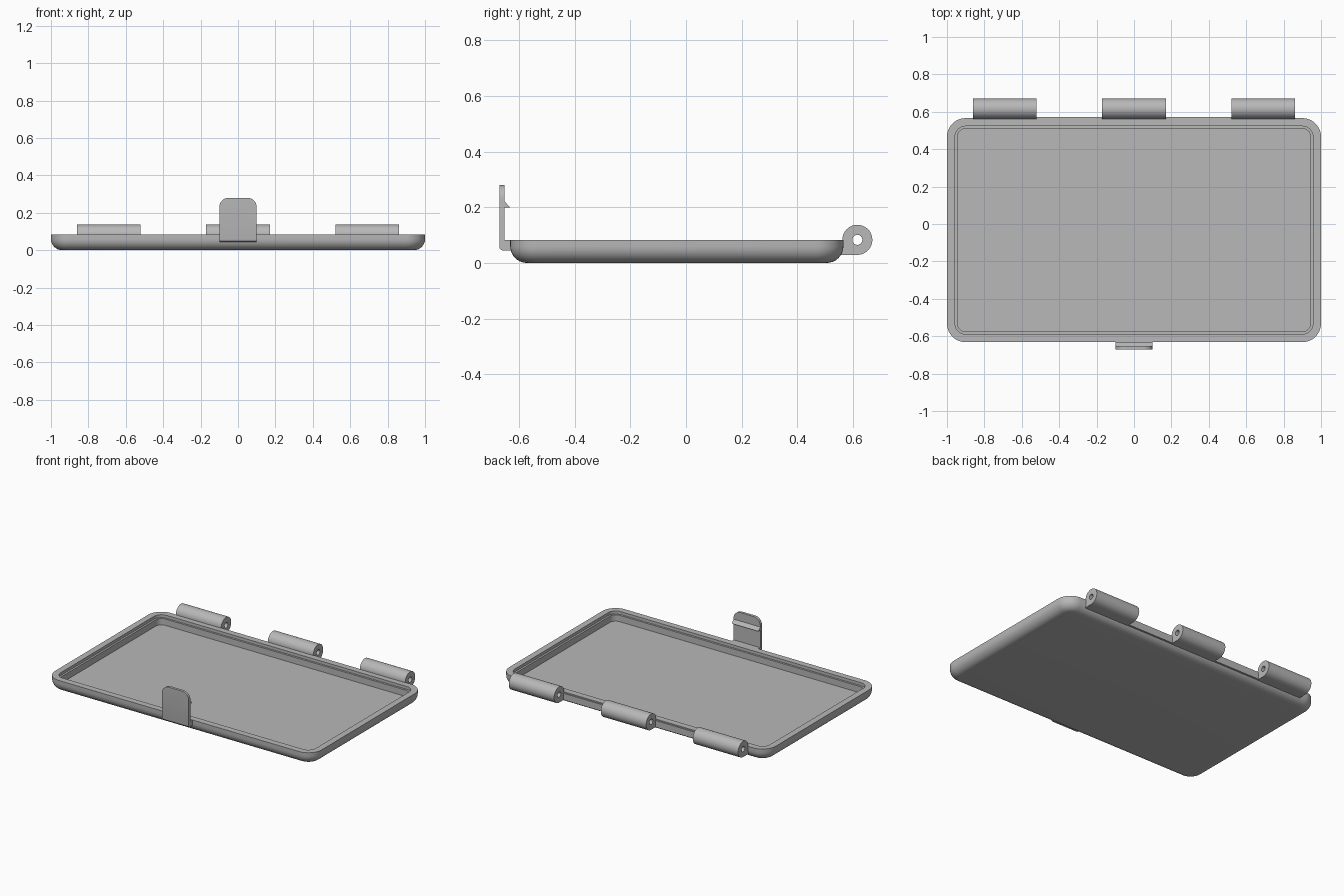
import bpy, bmesh, math

cube = bpy.data.objects.get("Cube")
if cube:
    bpy.data.objects.remove(cube, do_unlink=True)

grey = bpy.data.materials.new("plain grey")
grey.use_nodes = True
grey.diffuse_color = (0.48, 0.48, 0.48, 1)
grey.node_tree.nodes["Principled BSDF"].inputs["Base Color"].default_value = (0.48, 0.48, 0.48, 1)


def finish(name, bm, smooth=True):
    """Turn a bmesh into a named, coloured object."""
    bmesh.ops.recalc_face_normals(bm, faces=bm.faces[:])
    mesh = bpy.data.meshes.new(name)
    bm.to_mesh(mesh)
    bm.free()
    mesh.materials.append(grey)
    obj = bpy.data.objects.new(name, mesh)
    bpy.context.collection.objects.link(obj)
    if smooth:
        bpy.ops.object.select_all(action="DESELECT")
        obj.select_set(True)
        bpy.context.view_layer.objects.active = obj
        bpy.ops.object.shade_smooth_by_angle(angle=math.radians(30))
    return obj


def loft(name, rings, closed=False):
    """Skin equal-length rings; cap both ends, or join last to first."""
    bm = bmesh.new()
    loops = [[bm.verts.new(p) for p in ring] for ring in rings]
    pairs = list(zip(loops, loops[1:]))
    if closed:
        pairs.append((loops[-1], loops[0]))
    else:
        bm.faces.new(loops[0])
        bm.faces.new(loops[-1])
    n = len(loops[0])
    for a, b in pairs:
        for i in range(n):
            j = (i + 1) % n
            bm.faces.new((a[i], a[j], b[j], b[i]))
    return finish(name, bm)


def box(x0, x1, y0, y1, z0, z1):
    bm = bmesh.new()
    bmesh.ops.create_cube(bm, size=1)
    for v in bm.verts:
        v.co = (x1 if v.co.x > 0 else x0, y1 if v.co.y > 0 else y0, z1 if v.co.z > 0 else z0)
    return bm


# Shallow tray: rounded rectangle skinned from the floor, over the rim, to the inside
HALF_X, HALF_Y, MID_Y, CORNER, RIM = 1.0, 0.599, -0.033, 0.1, 0.083
FILLET = 0.06


def rounded_ring(inset, z, steps=10):
    r = CORNER - inset
    points = []
    for quarter, (sx, sy) in enumerate(((1, 1), (-1, 1), (-1, -1), (1, -1))):
        for i in range(steps + 1):
            a = math.pi / 2 * (quarter + i / steps)
            points.append((sx * (HALF_X - CORNER) + r * math.cos(a),
                           MID_Y + sy * (HALF_Y - CORNER) + r * math.sin(a), z))
    return points


section = []
for i in range(9):
    a = math.pi / 2 * i / 8
    section.append((FILLET * (1 - math.sin(a)), FILLET * (1 - math.cos(a))))
section += [(0, RIM), (0.043, RIM), (0.043, 0.063), (0.056, 0.063), (0.056, 0.02)]
loft("tray", [rounded_ring(inset, z) for inset, z in section])

# Hinge knuckles: round barrels with a pin hole and a square foot into the tray
PIN_Y, PIN_Z, BARREL, HOLE, SIDES = 0.616, 0.083, 0.054, 0.018, 48


def knuckle_ring(x, hole):
    points = []
    for i in range(SIDES):
        a = 2 * math.pi * i / SIDES
        c, s = math.cos(a), math.sin(a)
        r = HOLE if hole else BARREL
        if not hole and SIDES / 2 < i < SIDES * 3 / 4:
            k = max(abs(c), abs(s))
            c, s = c / k * 1.45, s / k
        points.append((x, PIN_Y + r * c, PIN_Z + r * s))
    return points


for name, x in (("right", -0.69), ("middle", 0), ("left", 0.69)):
    a, b = x - 0.17, x + 0.17
    loft(name + "_hinge_knuckle",
         [knuckle_ring(a, False), knuckle_ring(b, False), knuckle_ring(b, True), knuckle_ring(a, True)],
         closed=True)

# Thin strip along the back between the knuckles
finish("hinge_strip", box(-0.86, 0.86, 0.53, 0.571, 0.03, 0.075), False)

# Upright clip plate with rounded top corners and a softened lower edge
bm = box(-0.1, 0.1, -0.671, -0.653, 0.045, 0.28)


def pick(rule):
    return [e for e in bm.edges if rule(e.verts[0].co, e.verts[1].co)]


top = pick(lambda p, q: min(p.z, q.z) > 0.27 and abs(p.x - q.x) < 0.01)
bmesh.ops.bevel(bm, geom=top, offset=0.05, segments=8, profile=0.5, affect="EDGES")
low = pick(lambda p, q: max(p.z, q.z) < 0.05 and max(p.y, q.y) < -0.67)
bmesh.ops.bevel(bm, geom=low, offset=0.013, segments=4, profile=0.5, affect="EDGES")
finish("clip_plate", bm)

# Foot joining the clip to the tray
finish("clip_foot", box(-0.1, 0.1, -0.656, -0.6, 0.045, 0.082), False)

# Catch: wedge on the inner face of the clip
wedge = [(-0.656, 0.2), (-0.633, 0.2), (-0.653, 0.222), (-0.656, 0.222)]
loft("clip_catch", [[(x, y, z) for y, z in wedge] for x in (-0.1, 0.1)])
